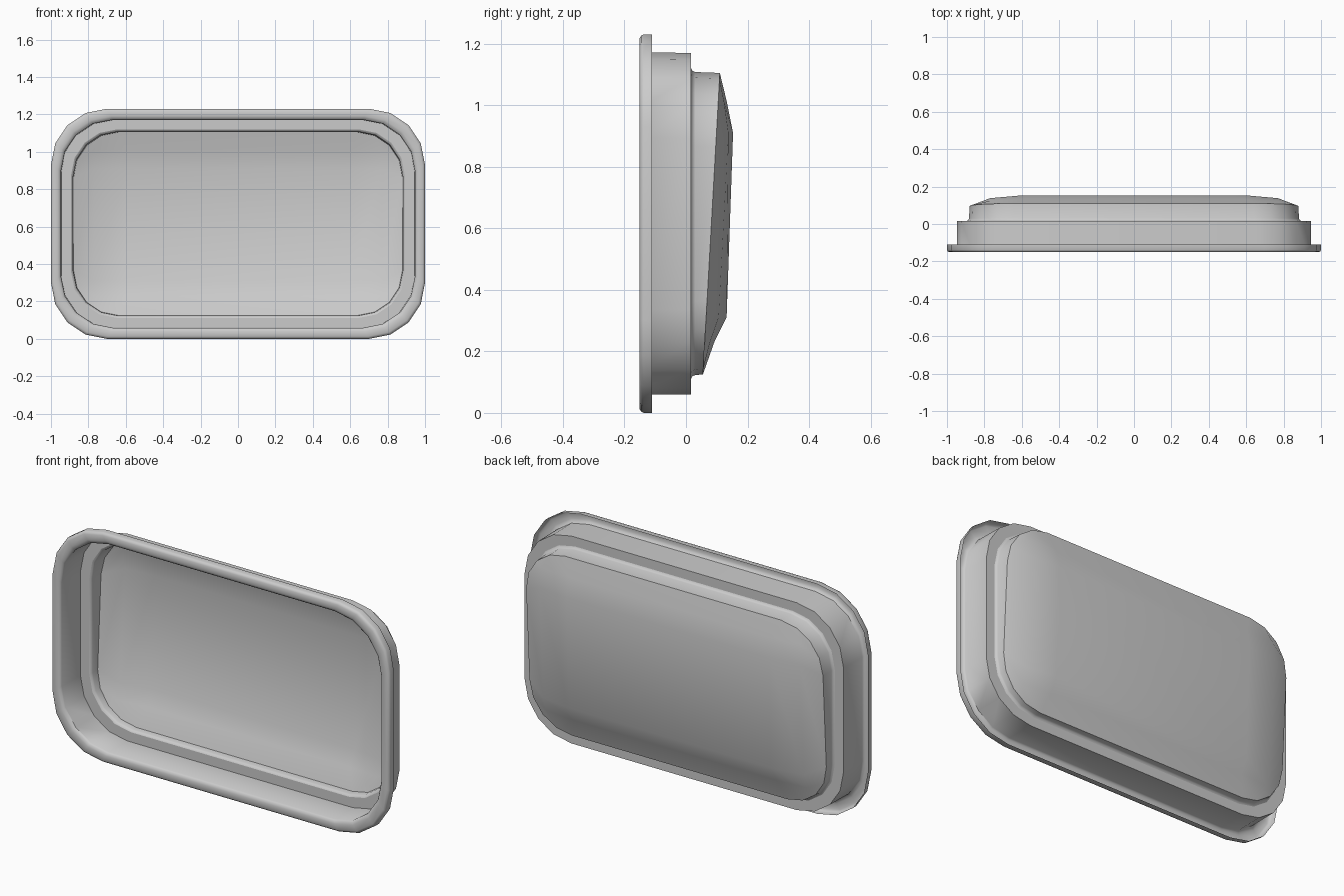
import bpy, bmesh, math

if "Cube" in bpy.data.objects:
    bpy.data.objects.remove(bpy.data.objects["Cube"])


def rounded_loop(hx, z0, z1, r, y):
    """Rounded rectangle in the xz plane, 4 segments per corner; y is a number or a function of z."""
    pts = []
    corners = ((hx - r, z0 + r, -90), (hx - r, z1 - r, 0),
               (r - hx, z1 - r, 90), (r - hx, z0 + r, 180))
    for cx, cz, start in corners:
        for k in range(5):
            a = math.radians(start + 22.5 * k)
            z = cz + r * math.sin(a)
            pts.append((cx + r * math.cos(a), y(z) if callable(y) else y, z))
    return pts


def loft(bm, loops):
    """Bridge successive loops with quads; returns the last ring of vertices."""
    rings = [[bm.verts.new(p) for p in loop] for loop in loops]
    for a, b in zip(rings, rings[1:]):
        n = len(a)
        for i in range(n):
            j = (i + 1) % n
            bm.faces.new((a[i], b[i], b[j], a[j]))
    return rings[-1]


def finish(bm, name, angle):
    """Turn the bmesh into a smooth object with sharp edges kept."""
    bmesh.ops.recalc_face_normals(bm, faces=bm.faces)
    # the rearmost face must look backwards
    rear = max(bm.faces, key=lambda f: f.calc_center_median().y)
    if rear.normal.y < 0:
        bmesh.ops.reverse_faces(bm, faces=bm.faces)
    me = bpy.data.meshes.new(name)
    bm.to_mesh(me)
    bm.free()
    for p in me.polygons:
        p.use_smooth = True
    me.set_sharp_from_angle(angle=math.radians(angle))
    ob = bpy.data.objects.new(name, me)
    bpy.context.collection.objects.link(ob)
    return ob


# Housing: rolled front lip, straight wall and rear step, one open sheet
bm = bmesh.new()
loft(bm, [rounded_loop(*s) for s in (
    (1.000, 0.000, 1.230, 0.300, -0.110),
    (1.000, 0.000, 1.230, 0.300, -0.138),
    (0.996, 0.004, 1.226, 0.297, -0.146),
    (0.987, 0.013, 1.217, 0.292, -0.151),
    (0.963, 0.041, 1.190, 0.284, -0.151),
    (0.953, 0.053, 1.179, 0.280, -0.146),
    (0.947, 0.059, 1.172, 0.278, -0.138),
    (0.945, 0.060, 1.170, 0.277, 0.017),
    (0.893, 0.112, 1.120, 0.247, 0.017),
)])
finish(bm, "housing", 40)


# Cover: small fillet, short wall ending on a slanted rim, and a domed panel
def rim_y(z):
    return 0.055 + (z - 0.125) * 0.0561


bm = bmesh.new()
rim = loft(bm, [rounded_loop(*s) for s in (
    (0.893, 0.112, 1.120, 0.247, 0.017),
    (0.886, 0.119, 1.112, 0.243, 0.021),
    (0.882, 0.123, 1.108, 0.241, 0.030),
    (0.879, 0.125, 1.105, 0.240, rim_y),
)])

# Domed panel as a 6 x 6 grid whose border is the rim
grid = {}
border = ([(i, 0) for i in range(5)] + [(5, j) for j in range(5)]
          + [(i, 5) for i in range(5, 0, -1)] + [(0, j) for j in range(5, 0, -1)])
# rim vertex 2 is the bottom right corner of the grid, i.e. border index 5
for k, key in enumerate(border):
    grid[key] = rim[(k + 17) % 20]
xs = (-0.77, -0.60, 0.60, 0.77)
zs = (0.23, 0.31, 0.91, 1.01)
middle = (0.092, 0.132, 0.153, 0.133)   # depth along the centre columns
side = (0.078, 0.106, 0.138, 0.124)     # depth along the outer columns
for i, x in enumerate(xs):
    for j, z in enumerate(zs):
        y = (side if i in (0, 3) else middle)[j]
        grid[i + 1, j + 1] = bm.verts.new((x, y, z))
for i in range(5):
    for j in range(5):
        bm.faces.new((grid[i, j], grid[i, j + 1], grid[i + 1, j + 1], grid[i + 1, j]))
finish(bm, "domed_cover", 40)
